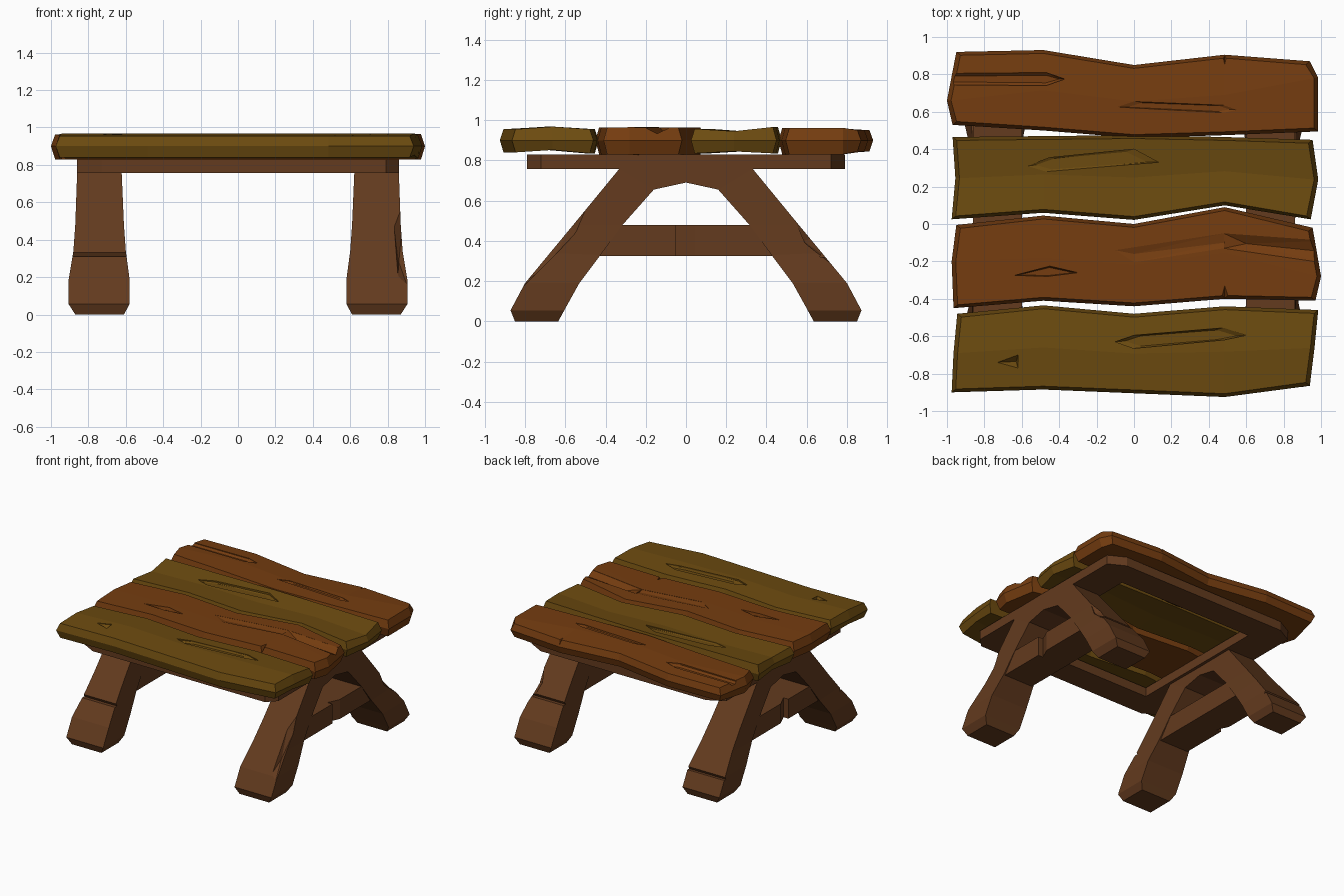
import bpy, bmesh

if "Cube" in bpy.data.objects:
    bpy.data.objects.remove(bpy.data.objects["Cube"])


def material(name, rgb):
    m = bpy.data.materials.new(name)
    m.diffuse_color = (*rgb, 1)
    m.use_nodes = True
    m.node_tree.nodes["Principled BSDF"].inputs["Base Color"].default_value = m.diffuse_color
    return m


RED = material("red_wood", (0.178, 0.046, 0.005))
OLIVE = material("olive_wood", (0.150, 0.070, 0.005))
LEG = material("leg_wood", (0.125, 0.043, 0.013))


def finish(bm, name, mat=None):
    bmesh.ops.recalc_face_normals(bm, faces=bm.faces)
    me = bpy.data.meshes.new(name)
    bm.to_mesh(me)
    bm.free()
    ob = bpy.data.objects.new(name, me)
    bpy.context.collection.objects.link(ob)
    if mat:
        me.materials.append(mat)
    return ob


def hull(points, name="cutter", mat=None):
    bm = bmesh.new()
    for p in points:
        bm.verts.new(p)
    res = bmesh.ops.convex_hull(bm, input=bm.verts)
    bad = [v for v in res["geom_interior"] if isinstance(v, bmesh.types.BMVert)]
    bmesh.ops.delete(bm, geom=bad, context='VERTS')
    return finish(bm, name, mat)


def cut(ob, points):
    """Subtract the convex hull of the points from an object."""
    c = hull(points, mat=ob.data.materials[0])
    mod = ob.modifiers.new("cut", 'BOOLEAN')
    mod.operation, mod.solver, mod.object = 'DIFFERENCE', 'EXACT', c
    bpy.context.view_layer.objects.active = ob
    bpy.ops.object.modifier_apply(modifier=mod.name)
    bpy.data.objects.remove(c)


def groove(ob, outline, z, depth, floor=None):
    """Recess in a plank top: outline at surface z, smaller floor below."""
    n = len(outline)
    cx, cy = (sum(p[i] for p in outline) / n for i in (0, 1))
    if floor is None:
        floor = [(cx + (x - cx) * .85, cy + (y - cy) * .78) for x, y in outline]
    cut(ob, [(x, y, h) for x, y in outline for h in (z, 1.05)]
        + [(x, y, z - depth) for x, y in floor])


def loft(rings, cap=True):
    bm = bmesh.new()
    vs = [[bm.verts.new(p) for p in r] for r in rings]
    n = len(vs[0])
    for a, b in zip(vs, vs[1:]):
        for i in range(n):
            j = (i + 1) % n
            bm.faces.new((a[i], a[j], b[j], b[i]))
    if cap:
        bm.faces.new(vs[0])
        bm.faces.new(vs[-1])
    return bm, vs


def plank(name, mat, front, back, left, right, top, bottom, tips=None):
    """Front/back: y at five stations. Left/right: x at front, middle, back."""
    mids = [(f + b) / 2 for f, b in zip(front, back)]
    if tips:
        mids[0], mids[4] = tips
    rings, e = [], .018
    for i, (f, m, b) in enumerate(zip(front, mids, back)):
        xf, xm, xb = {0: left, 4: right}.get(i, [(i - 2) * .485] * 3)
        s = {0: .022, 4: -.022}.get(i, 0)
        rings.append([(xf, f, .9), (xf + s, f + e, top[0]), (xm + s, m, top[1]),
                      (xb + s, b - e, top[2]), (xb, b, .9), (xb + s, b - e, bottom[2]),
                      (xm + s, m, bottom[1]), (xf + s, f + e, bottom[0])])
    bm, vs = loft(rings, cap=False)
    # bevelled plank ends
    for r, x, y in ((vs[0], left[1], mids[0]), (vs[-1], right[1], mids[4])):
        c = bm.verts.new((x, y, .9))
        for quad in ((r[0], r[1], r[2], c), (c, r[2], r[3], r[4]),
                     (c, r[4], r[5], r[6]), (r[0], c, r[6], r[7])):
            bm.faces.new(quad)
    return finish(bm, name, mat)


# Table top planks, back to front
p1 = plank("back_plank", RED, (.53, .50, .46, .475, .495), (.92, .93, .85, .905, .87),
           (-.97, -1.0, -.95), (.985, .985, .94), (.96, .962, .95), (.83, .83, .845), (.66, .78))
p2 = plank("mid_back_plank", OLIVE, (.025, .06, .022, .10, .025), (.465, .47, .475, .465, .45),
           (-.975, -.955, -.97), (.945, .985, .955), (.957, .945, .966), (.835, .845, .835))
p3 = plank("mid_front_plank", RED, (-.45, -.41, -.44, -.40, -.41), (-.005, .045, .0, .09, -.02),
           (-.965, -.975, -.95), (.97, 1.0, .955), (.963, .965, .963), (.83, .828, .83), (-.2, -.28))
p4 = plank("front_plank", OLIVE, (-.90, -.885, -.905, -.925, -.865), (-.48, -.435, -.48, -.44, -.46),
           (-.975, -.965, -.945), (.94, .965, .985), (.955, .968, .955), (.84, .852, .835))

# Grain grooves, knots and edge nicks
groove(p1, [(-1.02, .805), (-.47, .81), (-.37, .775), (-.47, .74), (-1.02, .745)], .95, .015,
       [(-1.02, .79), (-.47, .795), (-.40, .775), (-.47, .755), (-1.02, .76)])
groove(p1, [(-.09, .625), (0, .655), (.48, .635), (.55, .61), (.48, .595)], .957, .006)
groove(p1, [(.46, .95), (.51, .95), (.485, .85)], .955, .08, [(.485, .95)])
groove(p2, [(-.57, .31), (-.45, .355), (0, .40), (.13, .33), (-.47, .28)], .945, .006)
groove(p3, [(-.64, -.275), (-.45, -.225), (-.3, -.26), (-.46, -.28)], .962, .02)
groove(p3, [(-.1, -.14), (.48, -.05), (.48, -.13), (0, -.205)], .963, .010, [(0, -.16), (.48, -.10)])
groove(p3, [(.48, -.05), (1.03, -.09), (1.03, -.21), (.48, -.13)], .963, .03,
       [(.6, -.105), (1.03, -.15)])
groove(p3, [(.455, -.45), (.525, -.45), (.485, -.33)], .963, .09, [(.485, -.45)])
groove(p4, [(-.1, -.63), (0, -.595), (.48, -.555), (.6, -.595), (.48, -.62), (0, -.665)], .955, .012)
groove(p4, [(-.73, -.74), (-.62, -.70), (-.62, -.77)], .96, .03, [(-.63, -.735)])

# Rectangular frame under the planks with clipped corners
outer = [(.86, .72), (.73, .79), (-.73, .79), (-.86, .72),
         (-.86, -.72), (-.73, -.79), (.79, -.79), (.86, -.72)]
inner = [(sx * .6, sy * .58) for sx, sy in ((1, 1), (-1, 1), (-1, -1), (1, -1))]
inner = [inner[i] for i in (0, 0, 1, 1, 2, 2, 3, 3)]
sect = [[(*o, .83), (*o, .757), (*i, .757), (*i, .83)] for o, i in zip(outer, inner)]
bm, _ = loft(sect + sect[:1], cap=False)
bmesh.ops.remove_doubles(bm, verts=bm.verts, dist=1e-4)
bmesh.ops.dissolve_degenerate(bm, dist=1e-4, edges=bm.edges)
finish(bm, "top_frame", LEG)

# A-shaped leg pairs: outer (y, z), inner (y, z), inner x, outer x
HALF = [(.85, 0, .635, 0, .61, .87), (.872, .055, .605, .055, .58, .905),
        (.80, .19, .53, .19, .58, .905), (.676, .34, .425, .33, .60, .88),
        (.56, .48, .315, .48, .61, .87), (.33, .76, .16, .655, .622, .86)]
LINE = HALF + [(0, .76, 0, .69, .625, .86)] + [(-a, b, -c, d, e, f) for a, b, c, d, e, f in HALF[::-1]]
legs = {}
for side, s in (("left", -1), ("right", 1)):
    bm, _ = loft([[(s * e, a, b), (s * f, a, b), (s * f, c, d), (s * e, c, d)]
                  for a, b, c, d, e, f in LINE])
    legs[s] = finish(bm, side + "_leg_pair", LEG)
    # crossbar flush with the legs, with a chipped outer face
    bar = hull([(s * x, y, z) for x in (.612, .868) for y, z in
                ((-.46, .325), (.46, .325), (-.36, .48), (.36, .48))], side + "_crossbar", LEG)
    cut(bar, [(s * x, y, z) for z in (.3, .5) for x, y in ((.88, -.05), (.825, -.05), (.88, .07))])


def face_y(z):
    """Outer face of a leg at height z."""
    return .80 - (z - .19) * .825


# Carved grooves across the legs
for s, t, z in ((-1, -1, .31), (1, 1, .32), (-1, 1, .17)):
    y = t * face_y(z)
    cut(legs[s], [(s * x, y + t * dy, z + dz) for x in (.5, 1)
                  for dy, dz in ((-.028, .0), (.05, .0), (-.012, .03), (.05, .05))])

# Long chips along the outer corners of the right legs
for t, lo, hi in ((-1, .16, .52), (1, .28, .46)):
    chip = [(.835, hi - .05, 0), (.855, lo + .05, 0), (.875, hi - .07, -.045), (.86, lo + .12, -.045),
            (.87, hi + .04, 0), (.91, lo - .02, 0), (.98, hi, .06), (.98, lo, .06)]
    cut(legs[1], [(x, t * (face_y(z) + d), z) for x, z, d in chip])
